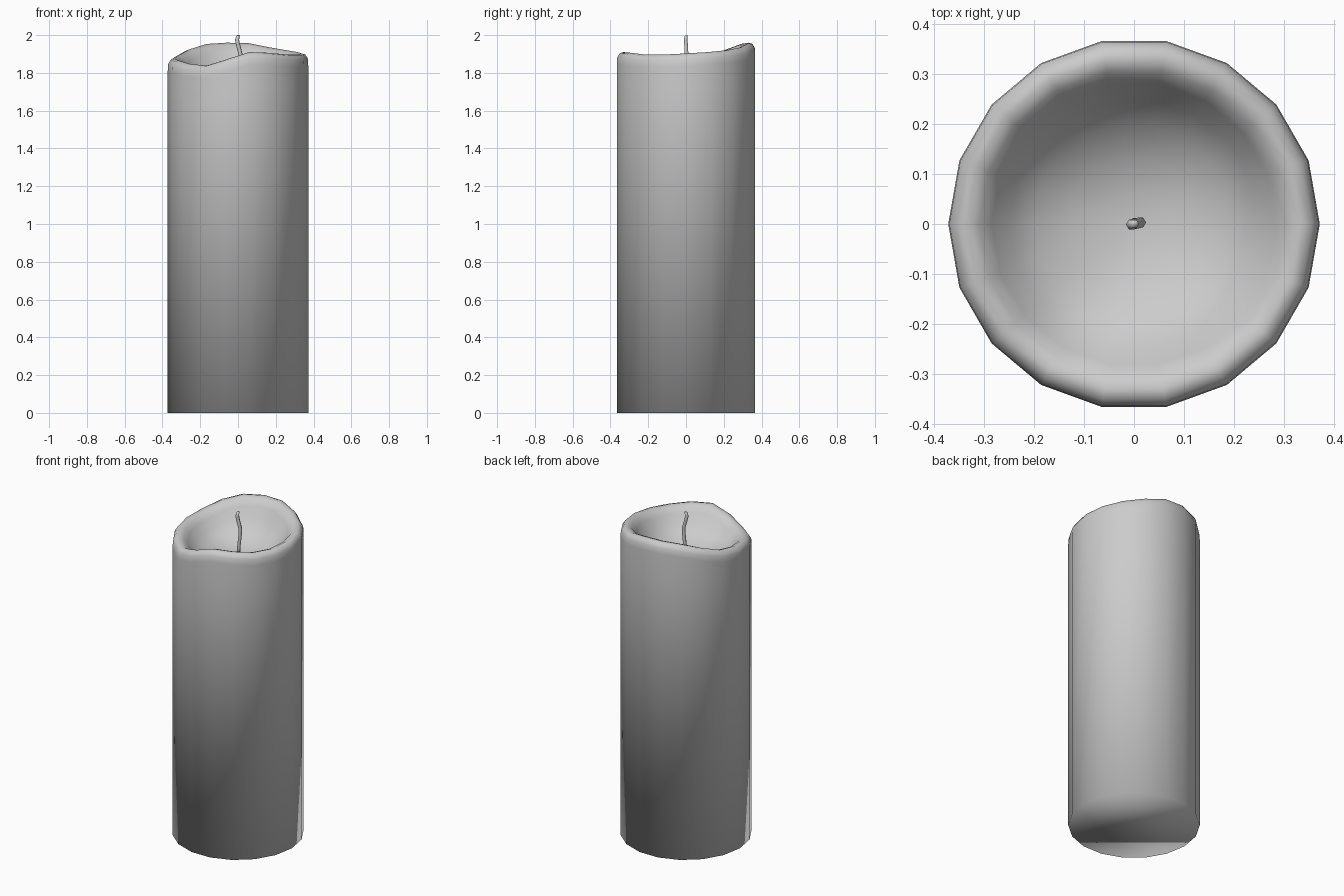
import bpy, bmesh
from math import sin, cos, tau
from mathutils import Vector

if "Cube" in bpy.data.objects:
    bpy.data.objects.remove(bpy.data.objects["Cube"])

SIDES = 18
# Crest height of the melted rim, every 20 degrees from +x
RIM = [1.903, 1.91, 1.92, 1.935, 1.957, 1.96, 1.953, 1.925, 1.89,
       1.875, 1.866, 1.848, 1.838, 1.872, 1.91, 1.906, 1.897, 1.897]
FLOOR = 1.72


def finish(bm, name):
    bmesh.ops.recalc_face_normals(bm, faces=bm.faces)
    for f in bm.faces:
        f.smooth = True
    mesh = bpy.data.meshes.new(name)
    bm.to_mesh(mesh)
    bm.free()
    obj = bpy.data.objects.new(name, mesh)
    bpy.context.collection.objects.link(obj)
    return obj


def bridge(bm, a, b):
    n = len(a)
    for i in range(n):
        bm.faces.new((a[i], a[(i + 1) % n], b[(i + 1) % n], b[i]))


# Wax body: rings run up the wall, over the wavy rim and into the bowl.
# Each ring is (radius, rim influence, offset below the blended height).
PROFILE = [(0.372, 1, 0.20), (0.372, 1, 0.065), (0.370, 1, 0.028),
           (0.356, 1, 0.006), (0.335, 1, 0.0), (0.31, 1, 0.010),
           (0.285, 0.88, 0.018), (0.25, 0.62, 0.022), (0.20, 0.34, 0.012),
           (0.13, 0.12, 0.004), (0.06, 0.02, 0.0)]
bm = bmesh.new()
rings = [[bm.verts.new((0.372 * cos(tau * i / SIDES), 0.372 * sin(tau * i / SIDES), 0))
          for i in range(SIDES)]]
for r, k, drop in PROFILE:
    rings.append([bm.verts.new((r * cos(tau * i / SIDES), r * sin(tau * i / SIDES),
                                FLOOR + (RIM[i] - FLOOR) * k - drop))
                  for i in range(SIDES)])
for a, b in zip(rings, rings[1:]):
    bridge(bm, a, b)
bm.faces.new(rings[0][::-1])
centre = bm.verts.new((0, 0, FLOOR))
for i in range(SIDES):
    bm.faces.new((rings[-1][i], rings[-1][(i + 1) % SIDES], centre))
finish(bm, "wax_body")

# Wick: thin six-sided tube following a slightly bent path
PATH = [(0.0, 0.0, 1.70), (0.004, 0.002, 1.78), (0.013, 0.003, 1.86),
        (0.013, 0.003, 1.90), (0.0, 0.0, 1.95), (-0.005, -0.001, 1.975), (0.001, 0.0, 1.998)]
bm = bmesh.new()
rings = []
for j, p in enumerate(PATH):
    r = 0.009 if j == len(PATH) - 1 else 0.011
    rings.append([bm.verts.new(Vector(p) + Vector((r * cos(tau * i / 6), r * sin(tau * i / 6),
                                                   0.002 * sin(tau * i / 6) if j else 0)))
                  for i in range(6)])
for a, b in zip(rings, rings[1:]):
    bridge(bm, a, b)
bm.faces.new(rings[0][::-1])
bm.faces.new(rings[-1])
finish(bm, "wick")
